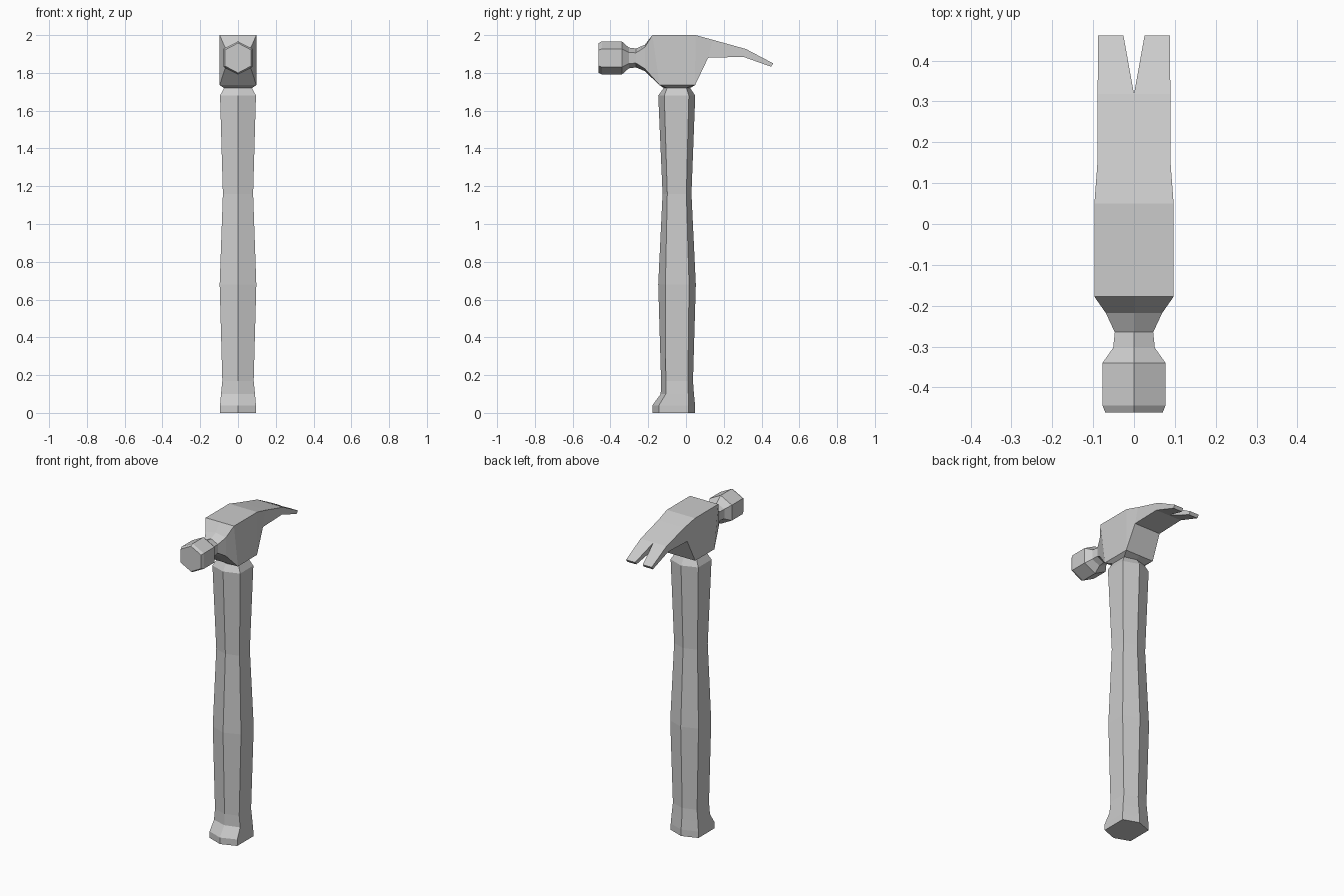
import bpy, bmesh

if "Cube" in bpy.data.objects:
    bpy.data.objects.remove(bpy.data.objects["Cube"])


def make_object(name, bm):
    bmesh.ops.remove_doubles(bm, verts=bm.verts, dist=1e-5)
    bmesh.ops.recalc_face_normals(bm, faces=bm.faces)
    mesh = bpy.data.meshes.new(name)
    bm.to_mesh(mesh)
    bm.free()
    obj = bpy.data.objects.new(name, mesh)
    bpy.context.collection.objects.link(obj)
    return obj


def loft(name, rings):
    """Skin a list of closed rings, capping only the first one."""
    bm = bmesh.new()
    loops = [[bm.verts.new(p) for p in ring] for ring in rings]
    bm.faces.new(loops[0])
    for a, b in zip(loops, loops[1:]):
        for i in range(len(a)):
            j = (i + 1) % len(a)
            bm.faces.new((a[i], a[j], b[j], b[i]))
    return make_object(name, bm)


# Handle: hexagonal sections (z, half width, front ridge, front side, back side, back ridge)
handle_sections = [
    (0.00, 0.095, -0.178, -0.143, 0.014, 0.048),
    (0.04, 0.095, -0.178, -0.143, 0.014, 0.048),
    (0.10, 0.090, -0.134, -0.107, 0.012, 0.042),
    (0.17, 0.083, -0.132, -0.107, 0.010, 0.037),
    (0.68, 0.097, -0.147, -0.109, 0.016, 0.052),
    (1.16, 0.080, -0.124, -0.099, 0.002, 0.029),
    (1.68, 0.095, -0.147, -0.115, 0.015, 0.049),
    (1.72, 0.074, -0.118, -0.100, 0.002, 0.022),
    (1.735, 0.097, -0.140, -0.140, 0.048, 0.048),  # flares into underside of head
]
loft("handle", [[(0, f, z), (w, fs, z), (w, bs, z), (0, b, z), (-w, bs, z), (-w, fs, z)]
                for z, w, f, fs, bs, b in handle_sections])

# Striking end: hexagonal rings along y (y, half width, radius in z, side half height)
mid = 1.879
striking_sections = [
    (-0.462, 0.070, 0.079, 0.042),
    (-0.445, 0.077, 0.088, 0.048),
    (-0.340, 0.077, 0.088, 0.048),
    (-0.303, 0.051, 0.055, 0.030),
    (-0.265, 0.047, 0.050, 0.027),
    (-0.218, 0.069, 0.070, 0.057),
]
rings = [[(0, y, mid + r), (w, y, mid + h), (w, y, mid - h),
          (0, y, mid - r), (-w, y, mid - h), (-w, y, mid + h)]
         for y, w, r, h in striking_sections]
# last ring widens to the rectangular front of the head
rings.append([(0, -0.178, 2), (0.097, -0.178, 2), (0.097, -0.140, 1.735),
              (0, -0.140, 1.735), (-0.097, -0.140, 1.735), (-0.097, -0.178, 2)])
loft("striking_end", rings)

# Head and claw: half sections (inner x, outer x, top y, top z, bottom y, bottom z)
claw_sections = [
    (0, 0.097, -0.178, 2.000, -0.140, 1.735),
    (0, 0.097, 0.050, 2.000, 0.048, 1.735),
    (0, 0.090, 0.142, 1.975, 0.117, 1.880),
    (0, 0.089, 0.318, 1.926, 0.303, 1.885),
    (0.026, 0.088, 0.462, 1.850, 0.450, 1.833),
]
bm = bmesh.new()
loops = [[bm.verts.new(p) for p in ((i, ty, tz), (o, ty, tz), (o, by, bz), (i, by, bz))]
         for i, o, ty, tz, by, bz in claw_sections]
for n, (a, b) in enumerate(zip(loops, loops[1:])):
    # the inner wall exists only on the forked last segment
    for i in range(4 if n == 3 else 3):
        j = (i + 1) % 4
        bm.faces.new((a[i], a[j], b[j], b[i]))
bm.faces.new(loops[-1])
head = make_object("head_and_claw", bm)
mirror = head.modifiers.new("mirror", 'MIRROR')
mirror.use_axis = (True, False, False)
mirror.merge_threshold = 0.0005
